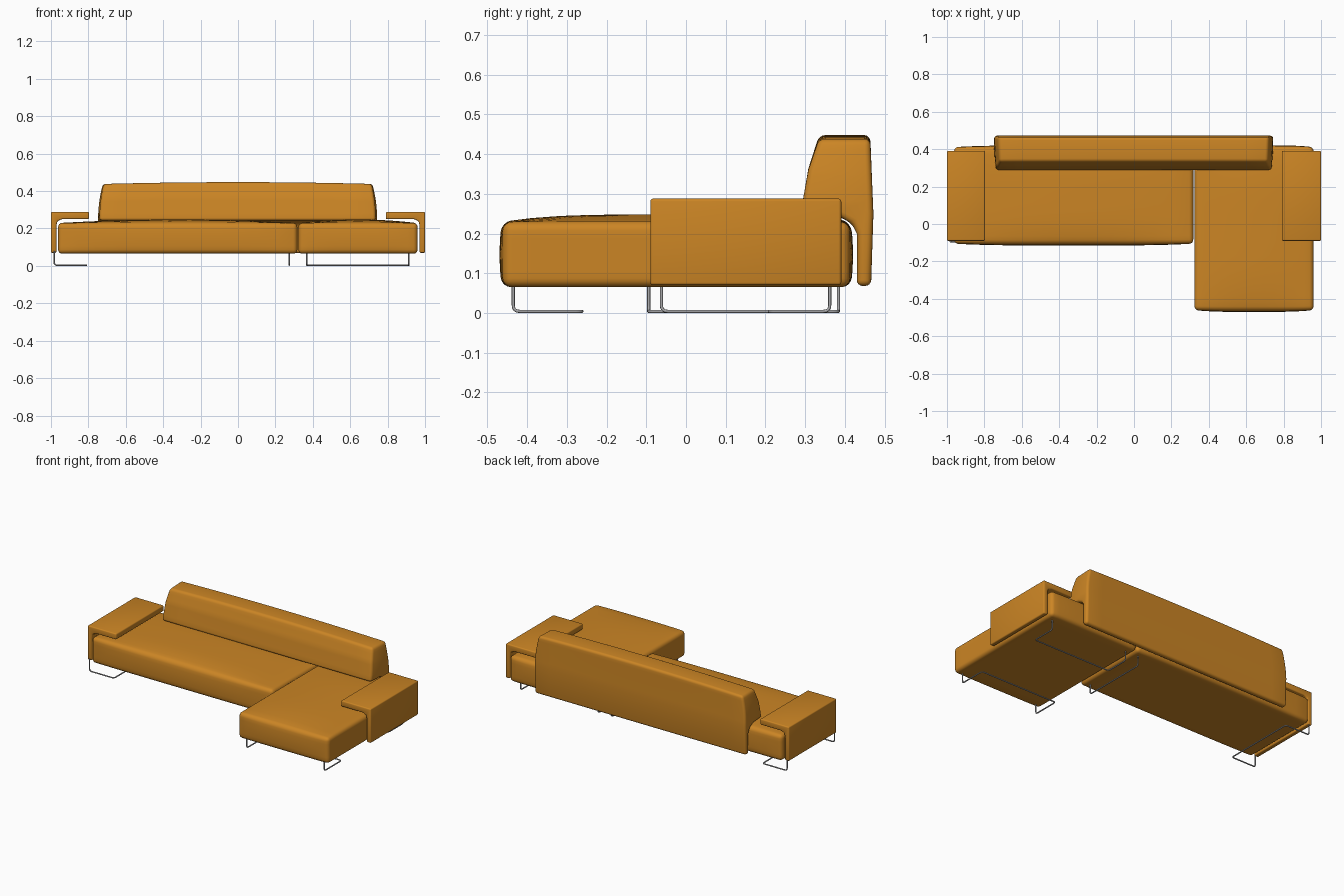
import bpy, bmesh, math
from mathutils import Vector

if "Cube" in bpy.data.objects:
    bpy.data.objects.remove(bpy.data.objects["Cube"])


def material(name, colour):
    m = bpy.data.materials.new(name)
    m.use_nodes = True
    m.diffuse_color = (*colour, 1)
    m.node_tree.nodes["Principled BSDF"].inputs["Base Color"].default_value = (*colour, 1)
    return m


leather = material("tan leather", (0.60, 0.235, 0.018))
steel = material("grey steel", (0.40, 0.40, 0.41))


def finish(name, bm, mat):
    bmesh.ops.recalc_face_normals(bm, faces=bm.faces)
    mesh = bpy.data.meshes.new(name)
    bm.to_mesh(mesh)
    bm.free()
    mesh.materials.append(mat)
    ob = bpy.data.objects.new(name, mesh)
    bpy.context.collection.objects.link(ob)
    bpy.ops.object.select_all(action='DESELECT')
    ob.select_set(True)
    bpy.context.view_layer.objects.active = ob
    bpy.ops.object.shade_smooth_by_angle(angle=math.radians(35))
    return ob


def extrude_profile(points, axis, start, end):
    """Prism from a 2D profile; axis 0 uses (y, z), axis 1 uses (x, z)."""
    bm = bmesh.new()
    place = (lambda a, b: (start, a, b)) if axis == 0 else (lambda a, b: (a, start, b))
    face = bm.faces.new([bm.verts.new(place(a, b)) for a, b in points])
    new = bmesh.ops.extrude_face_region(bm, geom=[face])["geom"]
    move = Vector((0, 0, 0))
    move[axis] = end - start
    bmesh.ops.translate(bm, vec=move, verts=[g for g in new if isinstance(g, bmesh.types.BMVert)])
    bmesh.ops.recalc_face_normals(bm, faces=bm.faces)
    return bm


def round_edges(bm, radius, segments=4):
    sharp = [e for e in bm.edges if e.calc_face_angle(0) > math.radians(30)]
    bmesh.ops.bevel(bm, geom=sharp, offset=radius, segments=segments, profile=0.5,
                    affect='EDGES', clamp_overlap=True)


def slice_up(bm, axis, start, end, count):
    normal = Vector((0, 0, 0))
    normal[axis] = 1
    for i in range(1, count):
        p = normal * (start + (end - start) * i / count)
        bmesh.ops.bisect_plane(bm, geom=bm.verts[:] + bm.edges[:] + bm.faces[:],
                               plane_co=p, plane_no=normal)


# Seat cushions: rounded boxes with a crowned top and softly bowed sides
def cushion(name, x0, x1, y0, y1, z0=0.065, z1=0.229, crown=0.019, bow=0.010):
    y0, y1 = y0 + bow, y1 - bow
    bm = extrude_profile([(x0, z0), (x1, z0), (x1, z1), (x0, z1)], 1, y0, y1)
    round_edges(bm, 0.022)
    slice_up(bm, 0, x0, x1, 12)
    slice_up(bm, 1, y0, y1, 12)
    slice_up(bm, 2, z0, z1, 4)
    for v in bm.verts:
        u = 2 * (v.co.x - x0) / (x1 - x0) - 1
        w = 2 * (v.co.y - y0) / (y1 - y0) - 1
        h = 2 * (v.co.z - z0) / (z1 - z0) - 1
        if h > 0:
            v.co.z += crown * h * (1 - u ** 2) * (1 - w ** 4)
        v.co.y += bow * w * (1 - u ** 4) * (1 - 0.7 * h ** 2)
    finish(name, bm, leather)


cushion("long_seat", -0.962, 0.317, -0.115, 0.421)
cushion("chaise_seat", 0.323, 0.960, -0.470, 0.421)

# Backrest: hooked profile, narrowing towards the top, with a bowed crest
back = [(0.430, 0.068), (0.466, 0.068), (0.472, 0.25), (0.464, 0.438), (0.335, 0.438),
        (0.308, 0.36), (0.287, 0.243), (0.385, 0.243), (0.418, 0.225), (0.430, 0.20)]
bm = extrude_profile(back, 0, -0.748, 0.744)
round_edges(bm, 0.015)
slice_up(bm, 0, -0.74, 0.74, 14)
slice_up(bm, 2, 0.25, 0.44, 6)
for v in bm.verts:
    u = v.co.x / 0.75
    rise = max(0, (v.co.z - 0.25) / 0.19)
    v.co.x *= 1 - 0.035 * rise ** 2
    v.co.z += 0.010 * rise ** 2 * (1 - u ** 2)
    front = max(0, (0.40 - v.co.y) / 0.11)
    v.co.x *= 1 - 0.012 * front
finish("backrest", bm, leather)

# Armrests: a side panel with a shelf folded inwards over the seat
for name, side, tip in (("right_armrest", -1, 0.797), ("left_armrest", 1, 0.790)):
    shape = [(1.0, 0.070), (1.0, 0.288), (tip, 0.288), (tip, 0.250), (0.94, 0.250),
             (0.965, 0.240), (0.971, 0.215), (0.971, 0.070)]
    bm = extrude_profile([(side * x, z) for x, z in shape], 1, -0.090, 0.391)
    round_edges(bm, 0.007, 3)
    finish(name, bm, leather)


# Sled legs: bent rods with rounded corners
def rod(name, points, radius=0.004, bend=0.016):
    pts = [Vector(p) for p in points]
    path = [pts[0]]
    for a, b, c in zip(pts, pts[1:], pts[2:]):
        s, e = b + (a - b).normalized() * bend, b + (c - b).normalized() * bend
        path += [s * (1 - t) ** 2 + b * 2 * t * (1 - t) + e * t ** 2
                 for t in (0, 0.25, 0.5, 0.75, 1)]
    path.append(pts[-1])
    curve = bpy.data.curves.new(name, 'CURVE')
    curve.dimensions = '3D'
    curve.bevel_depth = radius
    curve.bevel_resolution = 2
    curve.use_fill_caps = True
    spline = curve.splines.new('POLY')
    spline.points.add(len(path) - 1)
    for p, co in zip(spline.points, path):
        p.co = (*co, 1)
    spline.use_smooth = True
    curve.materials.append(steel)
    bpy.context.collection.objects.link(bpy.data.objects.new(name, curve))


FLOOR, TOP = 0.004, 0.072
for name, y, inner in (("chaise_front_leg", -0.435, -0.262), ("chaise_back_leg", 0.362, 0.21)):
    rod(name, [(0.367, y, TOP), (0.367, y, FLOOR), (0.367, inner, FLOOR),
               (0.914, inner, FLOOR), (0.914, y, FLOOR), (0.914, y, TOP)])
rod("armrest_leg", [(-0.983, -0.094, 0.08), (-0.983, -0.094, FLOOR), (-0.81, -0.094, FLOOR),
                    (-0.81, 0.384, FLOOR), (-0.983, 0.384, FLOOR), (-0.983, 0.384, 0.08)])
rod("middle_leg", [(0.274, -0.062, TOP), (0.274, -0.062, FLOOR),
                   (0.274, 0.362, FLOOR), (0.274, 0.362, TOP)])
